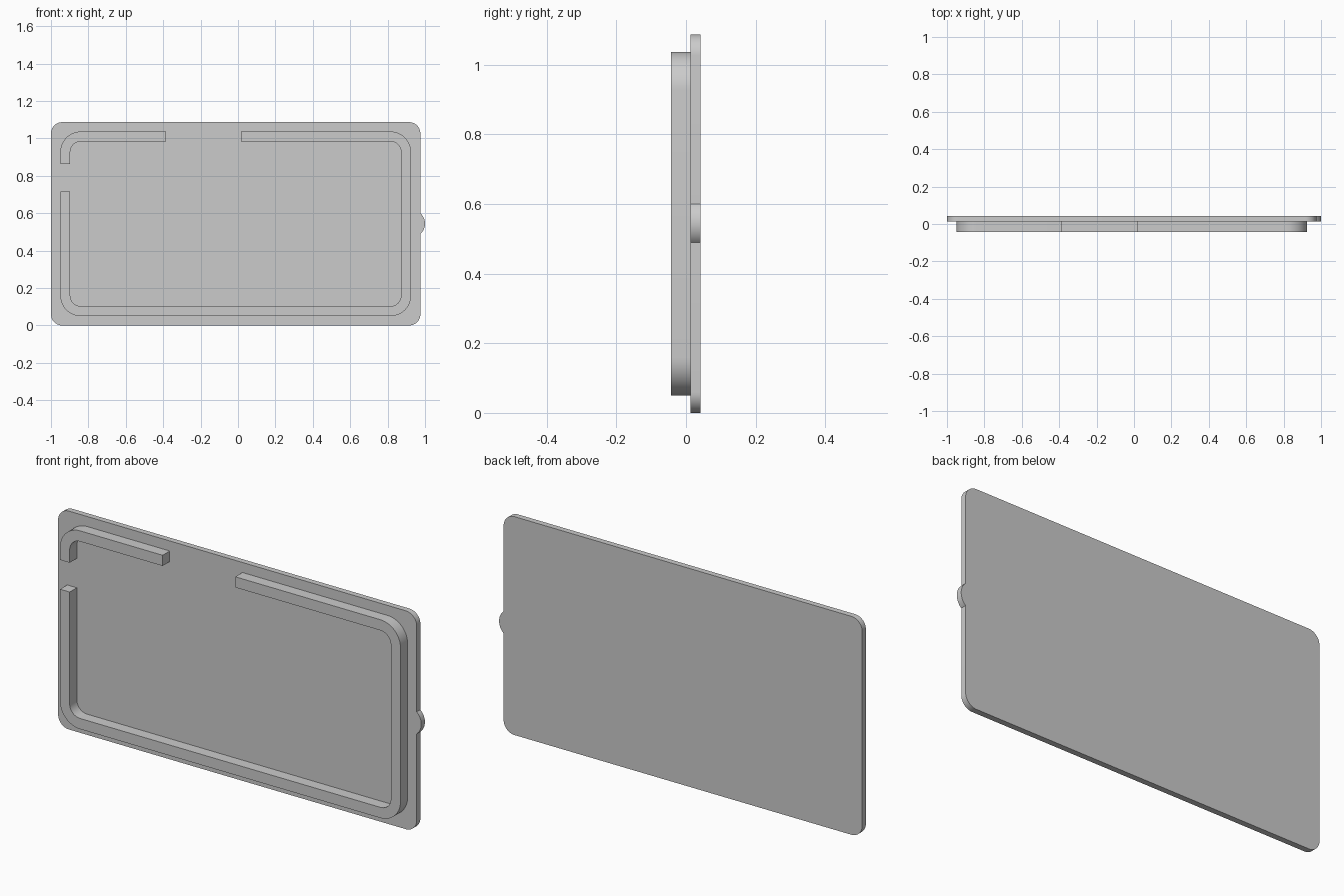
import bpy, bmesh
from math import sin, cos, pi, radians, atan2

cube = bpy.data.objects.get("Cube")
if cube:
    bpy.data.objects.remove(cube, do_unlink=True)

grey = bpy.data.materials.new("plain_grey")
grey.use_nodes = True
grey.diffuse_color = (0.6, 0.6, 0.6, 1)
grey.node_tree.nodes["Principled BSDF"].inputs["Base Color"].default_value = (0.6, 0.6, 0.6, 1)

LEFT, RIGHT, TOP = -1.0, 0.975, 1.087    # plate edges, bottom is z = 0
FRONT, MID, BACK = -0.043, 0.013, 0.042  # depth layers
MARGIN, WIDTH, STEPS = 0.05, 0.053, 12


def arc(cx, cz, r, start, end, steps=STEPS):
    """Points along an arc in the XZ plane, angles in radians."""
    return [(cx + r * cos(start + (end - start) * i / steps),
             cz + r * sin(start + (end - start) * i / steps)) for i in range(steps + 1)]


def corner(index, inset, r, centre_inset):
    """Quarter arc: 0 top right, 1 top left, 2 bottom left, 3 bottom right."""
    cx = LEFT + centre_inset if index in (1, 2) else RIGHT - centre_inset
    cz = TOP - centre_inset if index < 2 else centre_inset
    return arc(cx, cz, r, index * pi / 2, (index + 1) * pi / 2)


def finish(name, bm):
    bmesh.ops.recalc_face_normals(bm, faces=bm.faces)
    mesh = bpy.data.meshes.new(name)
    bm.to_mesh(mesh)
    bm.free()
    mesh.materials.append(grey)
    obj = bpy.data.objects.new(name, mesh)
    bpy.context.collection.objects.link(obj)
    bpy.ops.object.select_all(action='DESELECT')
    obj.select_set(True)
    bpy.context.view_layer.objects.active = obj
    bpy.ops.object.shade_smooth_by_angle(angle=radians(30))
    return obj


def extrude_outline(name, points, y0, y1):
    bm = bmesh.new()
    face = bm.faces.new([bm.verts.new((x, y0, z)) for x, z in points])
    new = bmesh.ops.extrude_face_region(bm, geom=[face])["geom"]
    bmesh.ops.translate(bm, vec=(0, y1 - y0, 0),
                        verts=[v for v in new if isinstance(v, bmesh.types.BMVert)])
    return finish(name, bm)


def sweep_rim(name, pairs):
    """Rectangular rail through matching outer and inner points."""
    bm = bmesh.new()
    rings = [[bm.verts.new((p[0], y, p[1])) for p, y in
              ((o, FRONT), (o, MID), (i, MID), (i, FRONT))] for o, i in pairs]
    for a, b in zip(rings, rings[1:]):
        for k in range(4):
            n = (k + 1) % 4
            bm.faces.new((a[k], a[n], b[n], b[k]))
    bm.faces.new(rings[0])
    bm.faces.new(rings[-1])
    return finish(name, bm)


# Back plate with rounded corners and a thumb tab on the model's left edge
plate_r = 0.06
outline = []
for c in range(4):
    outline += corner(c, 0, plate_r, plate_r)
tab_r, tab_half, tab_z = 0.073, 0.055, 0.545
tab_cx = 1.0 - tab_r
spread = atan2(tab_half, RIGHT - tab_cx)
outline += arc(tab_cx, tab_z, tab_r, -spread, spread, 20)
extrude_outline("back_plate", outline, MID, BACK)

# Raised rim rails on the front, with a gap at the top and one at the side
outer_r, inner_r = 0.11, 0.11 - WIDTH
centre = MARGIN + outer_r


def rim_corner(index):
    return list(zip(corner(index, MARGIN, outer_r, centre),
                    corner(index, MARGIN, inner_r, centre)))


def top_end(x):
    return [((x, TOP - MARGIN), (x, TOP - MARGIN - WIDTH))]


def side_end(z):
    return [((LEFT + MARGIN, z), (LEFT + MARGIN + WIDTH, z))]


sweep_rim("short_rim_rail", top_end(-0.385) + rim_corner(1) + side_end(0.863))
sweep_rim("long_rim_rail", side_end(0.717) + rim_corner(2) + rim_corner(3)
          + rim_corner(0) + top_end(0.015))
